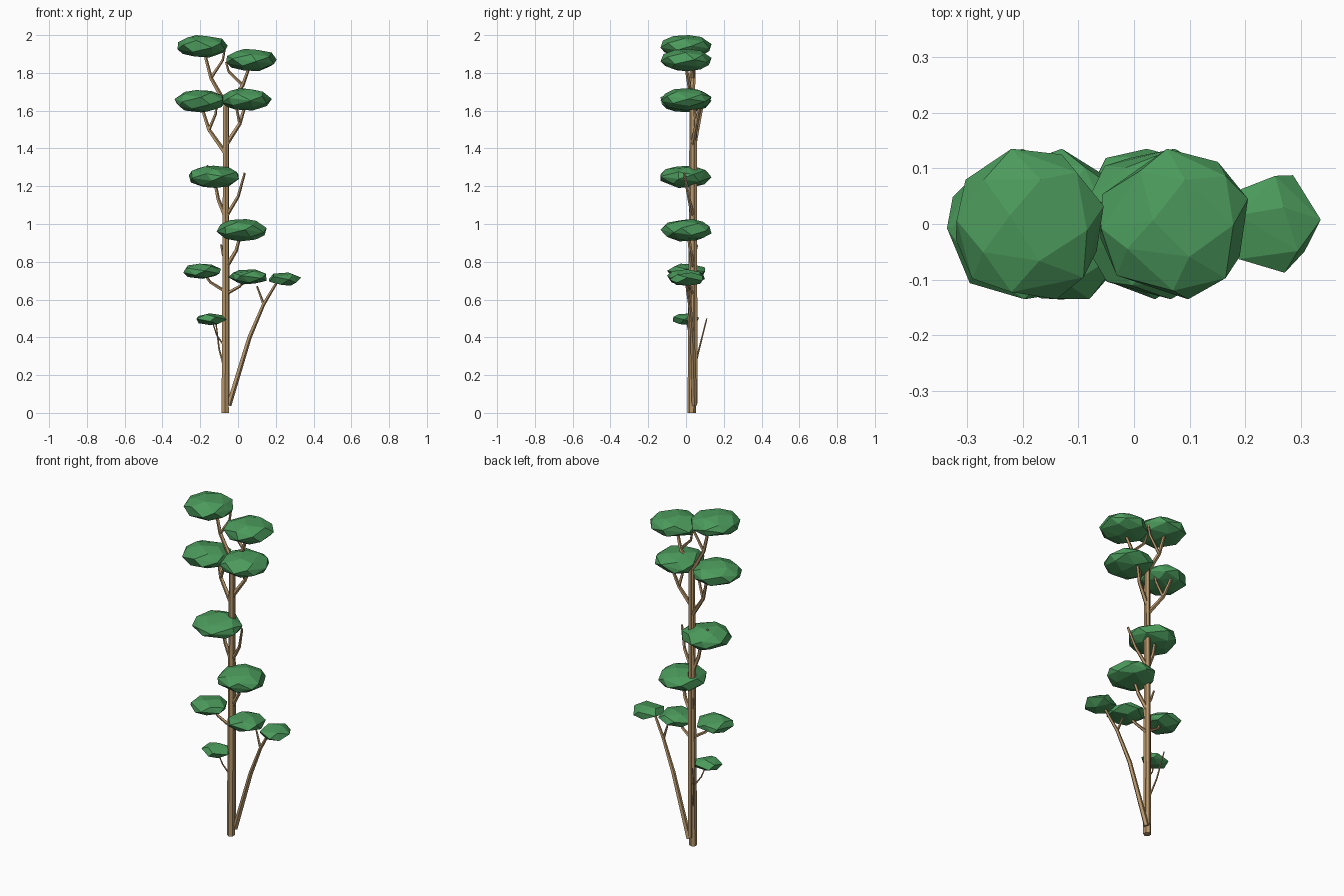
import bpy, bmesh, math, random
from mathutils import Vector

if "Cube" in bpy.data.objects:
    bpy.data.objects.remove(bpy.data.objects["Cube"])


def material(name, colour):
    mat = bpy.data.materials.new(name)
    mat.use_nodes = True
    mat.diffuse_color = (*colour, 1)
    mat.node_tree.nodes["Principled BSDF"].inputs["Base Color"].default_value = (*colour, 1)
    return mat


LEAF = material("leaf green", (0.07, 0.32, 0.105))
BARK = material("bark tan", (0.48, 0.31, 0.15))
TRUNK_X, TRUNK_Y, TRUNK_TOP = -0.064, 0.035, 1.66


def finish(name, bm, mat):
    bmesh.ops.recalc_face_normals(bm, faces=bm.faces)
    mesh = bpy.data.meshes.new(name)
    bm.to_mesh(mesh)
    bm.free()
    mesh.materials.append(mat)
    obj = bpy.data.objects.new(name, mesh)
    bpy.context.collection.objects.link(obj)


def limb(name, path, start_radius, end_radius, sides=5):
    """Tapered faceted tube along a path."""
    bm = bmesh.new()
    points = [Vector(p) for p in path]
    last = len(points) - 1
    rings = []
    for i, point in enumerate(points):
        along = (points[min(i + 1, last)] - points[max(i - 1, 0)]).normalized()
        across = along.cross(Vector((0, 1, 0))).normalized()
        over = along.cross(across)
        radius = start_radius + (end_radius - start_radius) * i / last
        ring = []
        for k in range(sides):
            angle = math.tau * (k + 0.5) / sides
            offset = across * math.cos(angle) + over * math.sin(angle)
            ring.append(bm.verts.new(point + radius * offset))
        rings.append(ring)
    for lower, upper in zip(rings, rings[1:]):
        for k in range(sides):
            n = (k + 1) % sides
            bm.faces.new((lower[k], lower[n], upper[n], upper[k]))
    bm.faces.new(rings[0])
    bm.faces.new(rings[-1])
    finish(name, bm, BARK)


def clump(name, centre, size, count, seed):
    """Flattened faceted leaf pad: hull of scattered points, fitted to a size."""
    rng = random.Random(seed)
    turn = rng.random() * math.tau
    golden_angle = math.pi * (3 - math.sqrt(5))
    bm = bmesh.new()
    for i in range(count):
        z = 1 - 2 * (i + 0.5) / count
        angle = turn + i * golden_angle + rng.uniform(-0.2, 0.2)
        radius = math.sqrt(1 - z * z)
        bm.verts.new((radius * math.cos(angle), radius * math.sin(angle), z))
    bmesh.ops.convex_hull(bm, input=bm.verts)
    for axis in range(3):
        values = [v.co[axis] for v in bm.verts]
        low, high = min(values), max(values)
        for v in bm.verts:
            share = (v.co[axis] - low) / (high - low) - 0.5
            v.co[axis] = centre[axis] + share * size[axis]
    finish(name, bm, LEAF)


def branch(name, root_height, tip, radius, twig_share=None):
    """Branch that leaves the trunk, bends upward, and may fork at the bend."""
    root = Vector((TRUNK_X, TRUNK_Y, min(root_height, TRUNK_TOP)))
    tip = Vector(tip)
    bend = root.lerp(tip, 0.46)
    bend.x = root.x + (tip.x - root.x) * 0.65
    limb(name + "_branch", (root, bend, tip), radius, radius * 0.6)
    if twig_share is not None:
        end = Vector((root.x + (tip.x - root.x) * twig_share, TRUNK_Y, tip.z - 0.01))
        elbow = bend.lerp(end, 0.6)
        elbow.x = bend.x + (end.x - bend.x) * 0.85
        limb(name + "_twig", (bend, elbow, end), radius * 0.7, radius * 0.45)


# Trunk and the slimmer stem running up its back
limb("trunk", [(-0.068, 0.03, 0), (TRUNK_X, TRUNK_Y, TRUNK_TOP)], 0.022, 0.016, 6)
limb("back_stem", [(-0.06, 0.046, 0.05), (-0.06, 0.046, TRUNK_TOP)], 0.016, 0.011)

# Long side branch rising from the foot, with its fork
fork = (0.135, 0.02, 0.575)
limb("side_branch", [(-0.05, 0.045, 0.04), (0.06, 0.035, 0.4), fork, (0.21, 0, 0.7)], 0.015, 0.007)
limb("side_twig", [fork, (0.1, 0.03, 0.67)], 0.008, 0.005)
clump("side_leaves", (0.25, 0, 0.708), (0.17, 0.175, 0.07), 14, "side")

# Bare branches without leaves
branch("low_back", 0.2, (-0.12, 0.11, 0.5), 0.006)
branch("short_stub", 0.8, (-0.09, 0.06, 0.89), 0.009)
branch("bare_left", 1.04, (0.035, -0.01, 1.27), 0.011)

# Leaf pads, each on its own branch
SMALL = ((0.16, 0.14, 0.062), 14, 0.005)
MEDIUM = ((0.2, 0.2, 0.08), 18, 0.01)
LARGE = ((0.265, 0.27, 0.118), 26, 0.013)

# Name, kind, pad x and z, branch root height, branch tip y, fork share
pads = [
    ("low_right", SMALL, -0.14, 0.496, 0.34, 0, None),
    ("lower_right", MEDIUM, -0.19, 0.75, 0.64, 0.01, None),
    ("lower_left", MEDIUM, 0.05, 0.72, 0.63, 0, None),
    ("middle_left", LARGE, 0.019, 0.967, 0.77, 0.01, None),
    ("middle_right", LARGE, -0.128, 1.25, 1.03, 0.03, None),
    ("upper_right", LARGE, -0.203, 1.65, 1.37, 0.09, 0.35),
    ("upper_left", LARGE, 0.047, 1.66, 1.42, 0.08, 0.5),
    ("top_left", LARGE, 0.072, 1.868, 1.62, -0.005, 0),
    ("top_right", LARGE, -0.187, 1.941, 1.63, 0.045, 0.05),
]
for name, (size, count, radius), x, z, root, tip_y, twig in pads:
    clump(name + "_leaves", (x, 0, z), size, count, name)
    branch(name, root, (x, tip_y, z), radius, twig)

# Tip of the middle right branch poking out above its leaves
limb("middle_right_tip", [(-0.128, 0.03, 1.24), (-0.165, 0.03, 1.31)], 0.008, 0.006)
